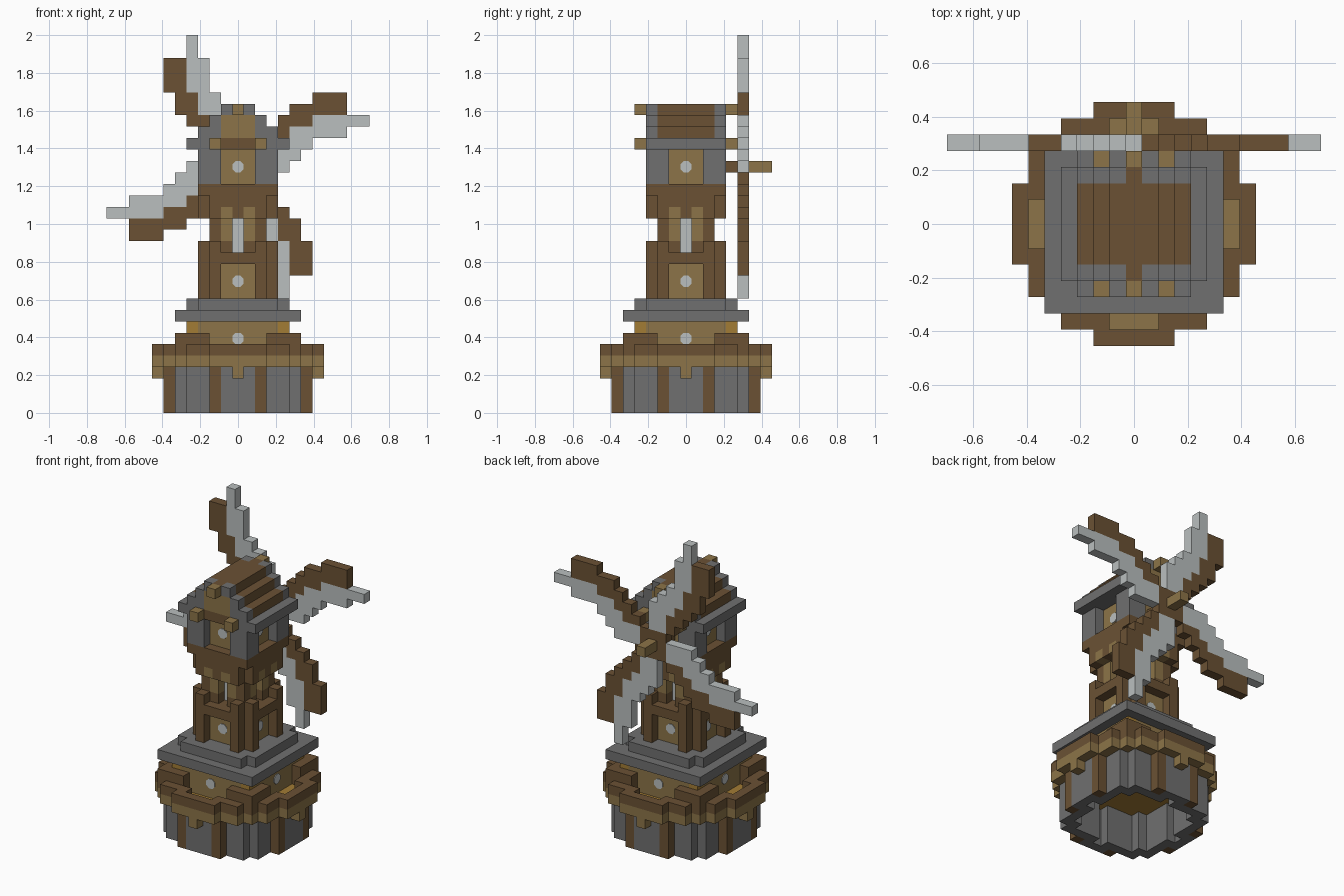
import bpy, bmesh, math
from mathutils import Vector, Matrix

if "Cube" in bpy.data.objects:
    bpy.data.objects.remove(bpy.data.objects["Cube"])

U = 2 / 33  # edge of one block


def material(name, rgb):
    m = bpy.data.materials.new(name)
    m.use_nodes = True
    m.diffuse_color = (*rgb, 1)
    m.node_tree.nodes["Principled BSDF"].inputs["Base Color"].default_value = (*rgb, 1)
    return m


STONE = material("grey stone", (.16, .16, .16))
DARK = material("dark wood", (.145, .083, .034))
LIGHT = material("light wood", (.265, .175, .065))
CLOTH = material("pale cloth", (.49, .52, .52))
GOLD = material("golden wood", (.36, .2, .035))

grid = {}   # block position -> part name
parts = {}  # part name -> material


def put(name, mat, cells):
    parts[name] = mat
    for c in cells:
        grid[c] = name


def box(xs, ys, zs):
    """All blocks between inclusive bounds."""
    return [(x, y, z) for x in range(xs[0], xs[1] + 1)
            for y in range(ys[0], ys[1] + 1) for z in range(zs[0], zs[1] + 1)]


def square(r, z0, z1, corners=True):
    return [c for c in box((-r, r), (-r, r), (z0, z1))
            if corners or not abs(c[0]) == abs(c[1]) == r]


def ring(low, high, z0, z1):
    """Blocks whose squared radius lies above low and up to high."""
    return [c for c in box((-8, 8), (-8, 8), (z0, z1))
            if low < c[0] ** 2 + c[1] ** 2 <= high]


def four(cells):
    """Repeat blocks on all four sides, mirrored within each side."""
    out = set()
    for x, y, z in cells:
        for s in (1, -1):
            out |= {(s * x, y, z), (s * x, -y, z), (y, s * x, z), (-y, s * x, z)}
    return out


# Base: hollow stone drum with timber posts
put("base_wall", STONE, ring(25, 41, 0, 3))
put("base_post", DARK, four(box((2, 2), (-6, -6), (0, 3))))
put("base_ceiling", GOLD, ring(-1, 34, 4, 4))

# Balcony with rail and brackets
put("balcony_floor", LIGHT, ring(34, 53, 4, 4))
put("balcony_rail", DARK, ring(38, 53, 5, 5))
put("balcony_bracket", LIGHT, four([(0, -7, 3)]))
put("balcony_corner", DARK, four(box((3, 5), (-5, -5), (5, 6))))

# Lower storey and stone skirt roof
put("lower_wall", LIGHT, square(4, 5, 7))
put("lower_corner", GOLD, four(box((4, 4), (-4, -4), (5, 7))))
put("skirt_roof", STONE, square(5, 8, 8) + square(4, 9, 9, False))

# Tower with a framed panel on each side
put("tower_core", LIGHT, square(2, 10, 12))
put("tower_frame", DARK, square(2, 13, 14))
put("tower_frame", DARK, four(box((2, 2), (-3, -3), (10, 14)) + box((0, 2), (-3, -3), (13, 13))))

# Neck with slim pilasters and pale panels
put("neck_panel", CLOTH, square(1, 14, 16))
put("neck_post", DARK, four(box((2, 2), (-2, -2), (14, 16))))
put("neck_pilaster", LIGHT, four(box((1, 1), (-2, -2), (15, 16))))
for c in four([(0, -2, 14)]):
    grid.pop(c)

# Cabin: timber band, stone corners, recessed walls
put("cabin_band", DARK, square(3, 17, 18, False) + square(3, 19, 19))
put("band_bracket", LIGHT, four([(1, -3, 17)]))
put("cabin_wall", LIGHT, square(2, 20, 22))
put("cabin_corner", STONE, four(box((2, 3), (-3, -2), (20, 22))))

# Stepped gable roof with stone verges
put("roof_eave", STONE, box((-4, 4), (-3, 3), (23, 23)))
put("gable_beam", DARK, box((-1, 1), (-3, -3), (23, 23)) + box((-1, 1), (3, 3), (23, 23)))
for z, half in ((24, 3), (25, 2), (26, 1)):
    put("roof", DARK, box((-half, half), (-2, 2), (z, z)))
    for y in (-3, 3):
        put("roof_verge", STONE, box((-half, half), (y, y), (z, z)))
        put("gable", LIGHT, box((half - 3, 3 - half), (y, y), (z, z)) if half == 2 else [])
for y in (-3, 3):
    put("gable", LIGHT, box((-1, 1), (y, y), (24, 24)) + [(0, y, 25)])
    put("roof", DARK, [(0, y, 26)])
    end = y + (1 if y > 0 else -1)
    put("beam_end", LIGHT, [(-2, end, 23), (2, end, 23), (0, end, 26)])

# Sails: one blade as column spans (x, low, high), turned four times
cloth = [(2, 0, 1), (3, 0, 1), (4, 0, 2), (5, 1, 3), (6, 2, 3),
         (7, 3, 4), (8, 3, 4), (9, 3, 4), (10, 4, 4), (11, 4, 4)]
spar = [(1, 0, 1), (2, 2, 2), (3, 2, 3), (4, 3, 4), (5, 4, 5), (6, 4, 5),
        (7, 5, 6), (8, 5, 6), (9, 5, 6)]
HUB = 21
for name, mat, spans in (("sail_cloth", CLOTH, cloth), ("sail_spar", DARK, spar)):
    for x, low, high in spans:
        for h in range(low, high + 1):
            a, b = x, h
            for _ in range(4):
                put(name, mat, [(a, 5, HUB + b)])
                a, b = b, -a
put("hub_shaft", DARK, box((0, 0), (3, 5), (HUB, HUB)))
put("hub_cap", LIGHT, box((0, 0), (6, 7), (HUB, HUB)))

# Turn the blocks into one outer skin per part
DIRS = [Vector(d) for d in ((1, 0, 0), (-1, 0, 0), (0, 1, 0), (0, -1, 0), (0, 0, 1), (0, 0, -1))]


def finish(name, bm, mat):
    me = bpy.data.meshes.new(name)
    bm.to_mesh(me)
    bm.free()
    me.materials.append(mat)
    ob = bpy.data.objects.new(name, me)
    bpy.context.collection.objects.link(ob)


for name, mat in parts.items():
    bm = bmesh.new()
    for cell, owner in grid.items():
        if owner != name:
            continue
        centre = Vector(cell) + Vector((0, 0, .5))
        for d in DIRS:
            if tuple(int(v) for v in Vector(cell) + d) in grid:
                continue
            s = Vector((d.y, d.z, d.x))
            t = d.cross(s)
            mid = centre + d / 2
            bm.faces.new([bm.verts.new((mid + (s * i + t * j) / 2) * U)
                          for i, j in ((-1, -1), (1, -1), (1, 1), (-1, 1))])
    bmesh.ops.remove_doubles(bm, verts=bm.verts, dist=U / 100)
    finish(name, bm, mat)

# Round window plates on every side of three storeys
bm = bmesh.new()
for row, wall in ((6, 4.5), (11, 2.5), (21, 2.5)):
    for k in range(4):
        if row == HUB and k == 2:
            continue  # the shaft leaves the wall here
        m = (Matrix.Rotation(k * math.pi / 2, 4, "Z")
             @ Matrix.Translation((0, -wall * U, (row + .5) * U))
             @ Matrix.Rotation(math.pi / 2, 4, "X") @ Matrix.Rotation(math.pi / 8, 4, "Z"))
        bmesh.ops.create_cone(bm, cap_ends=True, segments=8, radius1=U * .54,
                              radius2=U * .54, depth=.009, matrix=m)
finish("window", bm, CLOTH)
